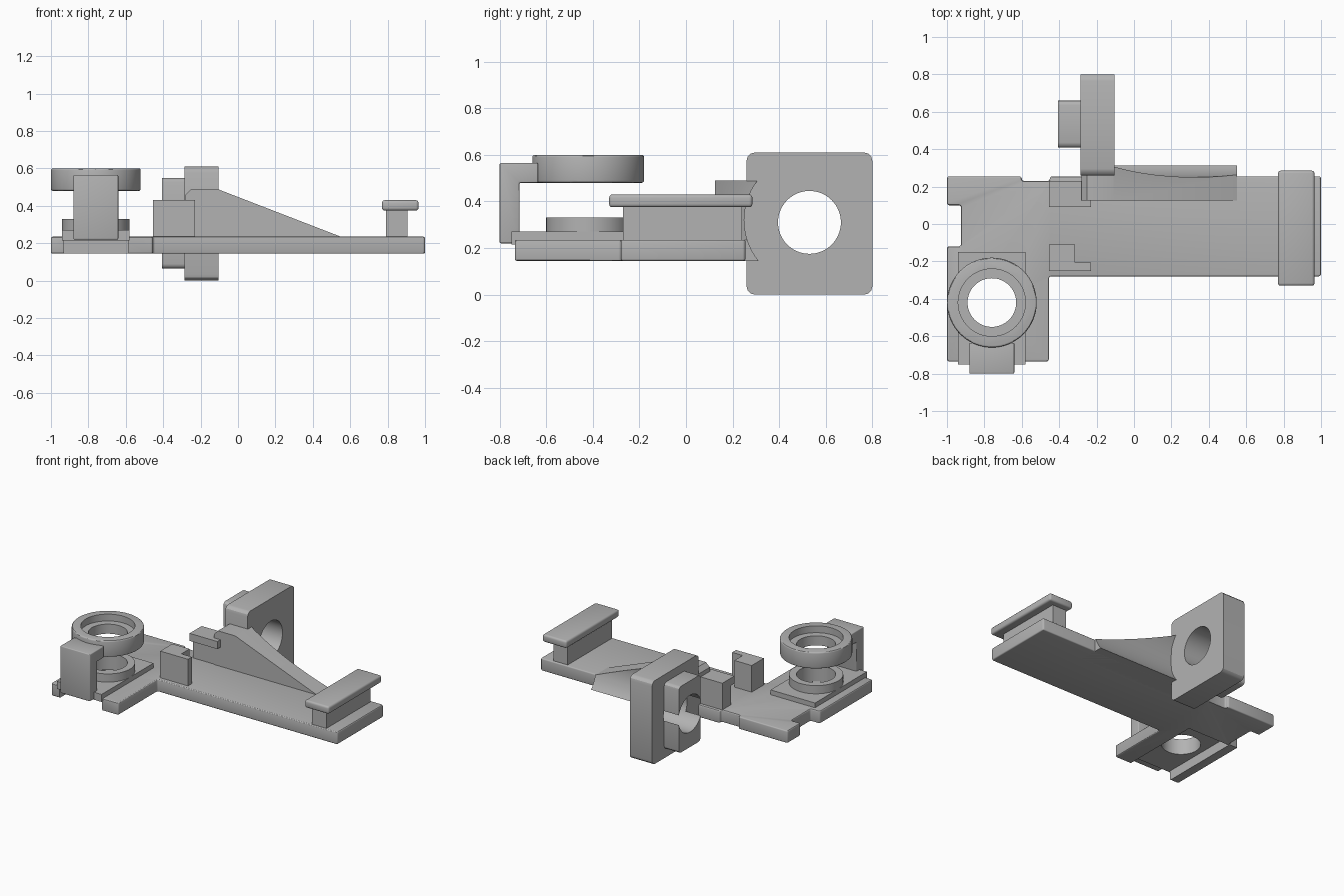
import bpy, bmesh, math
from mathutils import Matrix, Vector

cube = bpy.data.objects.get("Cube")
if cube:
    bpy.data.objects.remove(cube)

grey = bpy.data.materials.new("plain grey")
grey.use_nodes = True
GREY = (0.45, 0.45, 0.45, 1)
grey.diffuse_color = GREY
grey.node_tree.nodes["Principled BSDF"].inputs["Base Color"].default_value = GREY


def finish(name, bm):
    bmesh.ops.recalc_face_normals(bm, faces=bm.faces[:])
    mesh = bpy.data.meshes.new(name)
    bm.to_mesh(mesh)
    bm.free()
    mesh.materials.append(grey)
    ob = bpy.data.objects.new(name, mesh)
    bpy.context.collection.objects.link(ob)
    return ob


def prism(name, points, axis, lo, hi):
    """Extrude a 2D profile along x, y or z from lo to hi."""
    place = {"x": lambda a, b: (lo, a, b),
             "y": lambda a, b: (a, lo, b),
             "z": lambda a, b: (a, b, lo)}[axis]
    bm = bmesh.new()
    face = bm.faces.new([bm.verts.new(place(a, b)) for a, b in points])
    out = bmesh.ops.extrude_face_region(bm, geom=[face])
    shift = Vector([hi - lo if axis == k else 0 for k in "xyz"])
    bmesh.ops.translate(bm, vec=shift,
                        verts=[v for v in out["geom"] if isinstance(v, bmesh.types.BMVert)])
    return finish(name, bm)


def box(name, x, y, z):
    return prism(name, [(x[0], y[0]), (x[1], y[0]), (x[1], y[1]), (x[0], y[1])], "z", *z)


def cylinder(name, centre, radius, depth, along_x=False):
    bm = bmesh.new()
    turn = Matrix.Rotation(math.pi / 2, 4, "Y") if along_x else Matrix()
    bmesh.ops.create_cone(bm, cap_ends=True, segments=64, radius1=radius, radius2=radius,
                          depth=depth, matrix=Matrix.Translation(centre) @ turn)
    return finish(name, bm)


def bake(ob):
    graph = bpy.context.evaluated_depsgraph_get()
    mesh = bpy.data.meshes.new_from_object(ob.evaluated_get(graph))
    ob.modifiers.clear()
    ob.data = mesh


def cut(ob, *cutters):
    for c in cutters:
        mod = ob.modifiers.new("cut", "BOOLEAN")
        mod.operation, mod.solver, mod.object = "DIFFERENCE", "EXACT", c
    bake(ob)
    for c in cutters:
        bpy.data.objects.remove(c)


def round_edges(ob, width, keep=None):
    """Bevel the sharp edges, or only those running along one axis."""
    bm = bmesh.new()
    bm.from_mesh(ob.data)
    edges = []
    for e in bm.edges:
        d = (e.verts[1].co - e.verts[0].co).normalized()
        if e.calc_face_angle(0) > 0.7 and (keep is None or abs(d["xyz".index(keep)]) > 0.99):
            edges.append(e)
    bmesh.ops.bevel(bm, geom=edges, offset=width, segments=3, profile=0.5,
                    affect="EDGES", clamp_overlap=True)
    bm.to_mesh(ob.data)
    bm.free()


RING_X, RING_Y = -0.76, -0.42
BOLT_Y, BOLT_Z = 0.53, 0.31
FLOOR, DECK = 0.145, 0.235


def ring_bore(radius, z, depth):
    return cylinder("bore", (RING_X, RING_Y, z), radius, depth)


# L-shaped base plate with side notch, underside channel and round hole
base = prism("base_plate", [
    (-1, -0.735), (-0.455, -0.735), (-0.455, -0.28), (1, -0.28), (1, 0.255),
    (-0.45, 0.255), (-0.45, 0.23), (-0.6, 0.23), (-0.6, 0.255), (-1, 0.255),
    (-1, 0.1), (-0.925, 0.1), (-0.925, -0.12), (-1, -0.12)], "z", FLOOR, DECK)
round_edges(base, 0.02, "z")
round_edges(base, 0.008)
cut(base, box("channel", (-0.93, -0.585), (-0.9, -0.13), (0, 0.215)),
    ring_bore(0.13, 0.2, 0.5))

# Raised pad and lower ring around the hole
pad = box("ring_pad", (-0.94, -0.58), (-0.75, -0.15), (0.215, 0.27))
cut(pad, ring_bore(0.13, 0.25, 0.5))
lower = cylinder("lower_ring", (RING_X, RING_Y, 0.295), 0.18, 0.07)
cut(lower, ring_bore(0.13, 0.3, 0.5))

# Upper ring with a stepped bore
upper = cylinder("upper_ring", (RING_X, RING_Y, 0.54), 0.24, 0.12)
round_edges(upper, 0.01)
cut(upper, ring_bore(0.13, 0.54, 0.5), ring_bore(0.18, 0.6, 0.1))

# Bracket carrying the upper ring
bracket = prism("ring_bracket", [
    (-0.8, 0.22), (-0.715, 0.22), (-0.715, 0.48), (-0.635, 0.48),
    (-0.635, 0.565), (-0.8, 0.565)], "x", -0.88, -0.64)
round_edges(bracket, 0.006)

# Small hooks on the deck
front_hook = prism("front_hook", [
    (-0.455, -0.25), (-0.23, -0.25), (-0.23, -0.205), (-0.315, -0.205),
    (-0.315, -0.11), (-0.455, -0.11)], "z", DECK - 0.01, 0.43)
back_hook = prism("back_hook", [
    (0.23, DECK - 0.01), (0.23, 0.43), (0.09, 0.43), (0.09, 0.375),
    (0.13, 0.375), (0.13, DECK - 0.01)], "x", -0.455, -0.23)

# End post with an overhanging cap
box("end_post_stem", (0.79, 0.905), (-0.27, 0.24), (DECK - 0.01, 0.39))
cap = box("end_post_cap", (0.77, 0.965), (-0.33, 0.285), (0.375, 0.43))
round_edges(cap, 0.014)

# Sloping rib, hollowed at the back for bolt clearance
rib = prism("sloping_rib", [
    (-0.28, FLOOR), (-0.28, 0.46), (-0.25, 0.49), (-0.11, 0.49),
    (0.55, DECK), (0.55, FLOOR)], "y", 0.125, 0.315)
cut(rib, cylinder("clearance", (0.3, BOLT_Y, 0.32), 0.28, 0.82, True))

# Upright mounting plate and the boss behind it, bored through
for name, x, y, z, r in (("mount_plate", (-0.285, -0.105), (0.26, 0.8), (0, 0.61), 0.035),
                         ("mount_boss", (-0.405, -0.285), (0.41, 0.66), (0.065, 0.55), 0.025)):
    block = box(name, x, y, z)
    round_edges(block, r, "x")
    cut(block, cylinder("bolt_hole", (-0.25, BOLT_Y, BOLT_Z), 0.135, 1, True))

# Smooth shading with sharp edges kept
for ob in bpy.context.scene.objects:
    ob.select_set(ob.type == "MESH")
bpy.context.view_layer.objects.active = base
bpy.ops.object.shade_smooth_by_angle(angle=math.radians(30))
